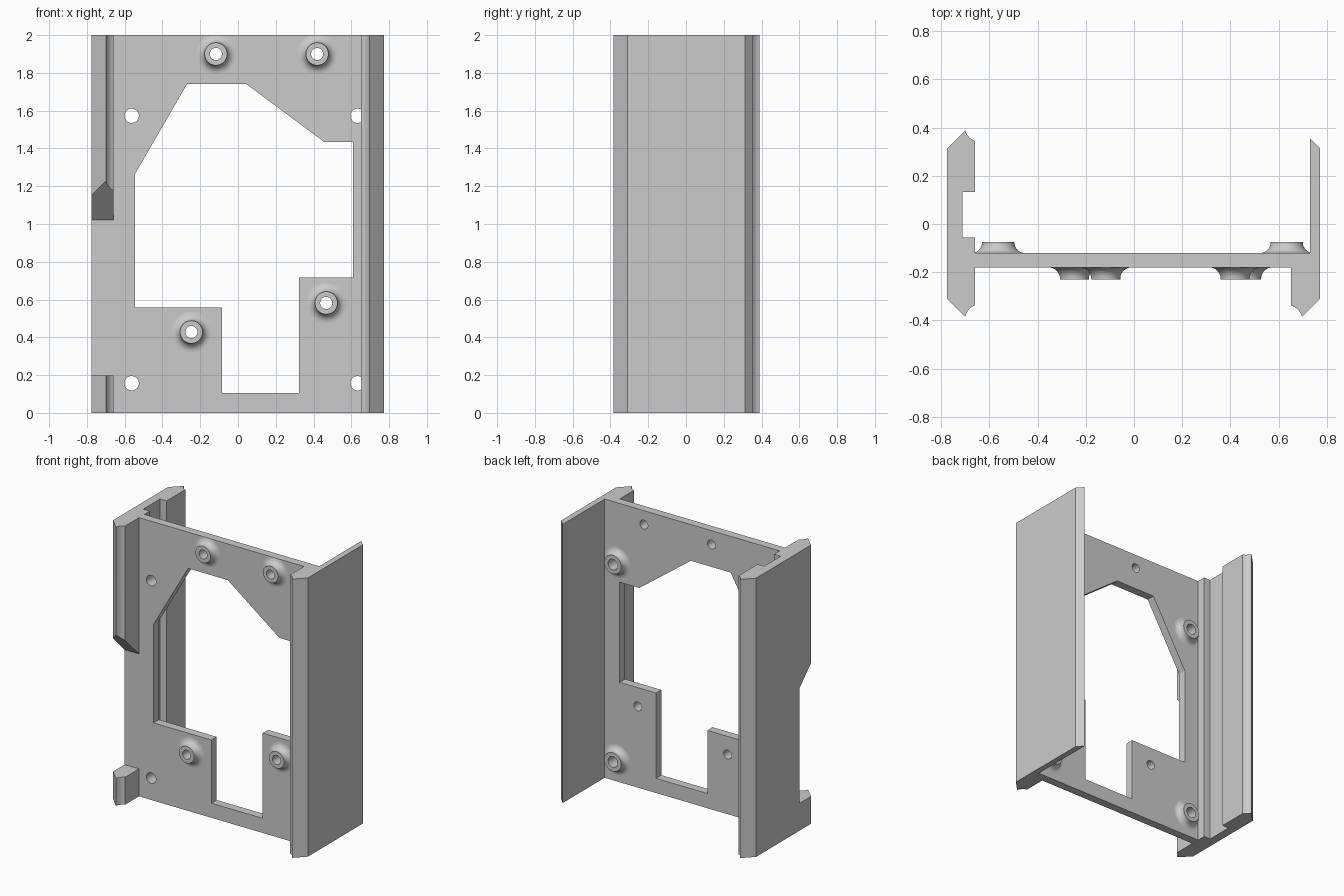
import bpy, bmesh
from math import sin, cos, pi
from mathutils import Vector

if "Cube" in bpy.data.objects:
    bpy.data.objects.remove(bpy.data.objects["Cube"])

HEIGHT, BACK, FRONT = 2.0, -0.12, -0.18

grey = bpy.data.materials.new("plain grey")
grey.use_nodes = True
grey.diffuse_color = (0.6, 0.6, 0.6, 1)
grey.node_tree.nodes["Principled BSDF"].inputs["Base Color"].default_value = (0.6, 0.6, 0.6, 1)


def add_object(name, bm):
    bmesh.ops.recalc_face_normals(bm, faces=bm.faces)
    mesh = bpy.data.meshes.new(name)
    bm.to_mesh(mesh)
    bm.free()
    mesh.materials.append(grey)
    obj = bpy.data.objects.new(name, mesh)
    bpy.context.collection.objects.link(obj)
    return obj


def prism(name, points, offset):
    """Extrude a closed outline of 3D points by an offset."""
    bm = bmesh.new()
    face = bm.faces.new([bm.verts.new(p) for p in points])
    moved = bmesh.ops.extrude_face_region(bm, geom=[face], use_keep_orig=True)["geom"]
    bmesh.ops.translate(bm, vec=offset, verts=[v for v in moved if isinstance(v, bmesh.types.BMVert)])
    return add_object(name, bm)


def smooth(obj):
    bpy.ops.object.select_all(action="DESELECT")
    obj.select_set(True)
    bpy.context.view_layer.objects.active = obj
    bpy.ops.object.shade_smooth_by_angle(angle=pi / 6)


def hollow(tip, side, steps=5):
    """Concave curve from a rail's tip to its inner side."""
    arc = [i / steps * pi / 2 for i in range(steps + 1)]
    return [(tip[0] + (side[0] - tip[0]) * (0.6 * (1 - cos(a)) + 0.4 * a / (pi / 2)),
             tip[1] + (side[1] - tip[1]) * (0.6 * sin(a) + 0.4 * a / (pi / 2))) for a in arc]


# Frame: two side rails joined by a thin plate, drawn as one plan outline
left_wall = [(0.73, BACK), (0.73, 0.355), (0.772, 0.313), (0.772, -0.31)]
left_foot = hollow((0.697, -0.385), (0.65, -0.337)) + [(0.65, FRONT)]
right_foot = [(-0.66, FRONT)] + hollow((-0.70, -0.385), (-0.66, -0.337))[::-1]
right_wall = [(-0.775, -0.31), (-0.775, 0.313)] + hollow((-0.70, 0.388), (-0.66, 0.345))
channel = [(-0.66, 0.133), (-0.712, 0.133), (-0.712, -0.057), (-0.66, -0.057), (-0.66, BACK)]
plan = left_wall + left_foot + right_foot + right_wall + channel
frame = prism("frame", [(x, y, 0) for x, y in plan], (0, 0, HEIGHT))

# Cutters: stepped window, gap in the right front rail, screw holes
window = [(-0.545, 0.558), (-0.085, 0.558), (-0.085, 0.105), (0.322, 0.105), (0.322, 0.717),
          (0.61, 0.717), (0.61, 1.435), (0.455, 1.435), (0.045, 1.74), (-0.27, 1.74), (-0.545, 1.265)]
gap = [(FRONT, 0.197), (-0.5, 0.197), (-0.5, 1.342), (FRONT, 1.022)]
cutters = [prism("window_cutter", [(x, -0.3, z) for x, z in window], (0, 0.3, 0)),
           prism("gap_cutter", [(-0.9, y, z) for y, z in gap], (0.26, 0, 0))]

front_bosses = [(-0.117, 1.9), (0.419, 1.9), (-0.247, 0.428), (0.467, 0.582)]
back_bosses = [(x, z) for x in (-0.563, 0.633) for z in (0.157, 1.573)]
SIDES = 40


def circle(x, y, z, radius):
    return [(x + radius * cos(2 * pi * i / SIDES), y, z + radius * sin(2 * pi * i / SIDES))
            for i in range(SIDES)]


def boss(name, x, z, base, direction, radius, hole, height, flare):
    """Tubular standoff with a concave flare at its foot."""
    profile = [(hole, 0), (hole, height), (radius, height)]
    for i in range(9):
        a = i / 8 * pi / 2
        profile.append((radius + flare * (1 - cos(a)), flare * (1 - sin(a))))
    bm = bmesh.new()
    rings = [[bm.verts.new(p) for p in circle(x, base + direction * h, z, r)] for r, h in profile]
    for lower, upper in zip(rings, rings[1:]):
        for i in range(SIDES):
            j = (i + 1) % SIDES
            bm.faces.new((lower[i], lower[j], upper[j], upper[i]))
    # Keep the flare inside the top edge of the plate
    for v in bm.verts:
        v.co.z = min(v.co.z, HEIGHT)
    obj = add_object(name, bm)
    # The tube wall points outwards along the standoff's rim
    rim = max(obj.data.polygons, key=lambda p: p.center.y * direction)
    if rim.normal.y * direction < 0:
        obj.data.flip_normals()
    smooth(obj)


for n, (x, z) in enumerate(front_bosses, 1):
    boss(f"front_boss_{n}", x, z, FRONT, -1, 0.06, 0.032, 0.05, 0.047)
    cutters.append(prism("hole_cutter", circle(x, -0.3, z, 0.032), (0, 0.3, 0)))
for n, (x, z) in enumerate(back_bosses, 1):
    boss(f"back_boss_{n}", x, z, BACK, 1, 0.067, 0.038, 0.046, 0.043)
    cutters.append(prism("hole_cutter", circle(x, -0.3, z, 0.038), (0, 0.3, 0)))

# Cut the frame, then discard the cutters
for cutter in cutters:
    cut = frame.modifiers.new("cut", "BOOLEAN")
    cut.operation, cut.solver, cut.object = "DIFFERENCE", "EXACT", cutter
result = bpy.data.meshes.new_from_object(frame.evaluated_get(bpy.context.evaluated_depsgraph_get()))
frame.modifiers.clear()
frame.data = result
for cutter in cutters:
    bpy.data.objects.remove(cutter)
smooth(frame)
